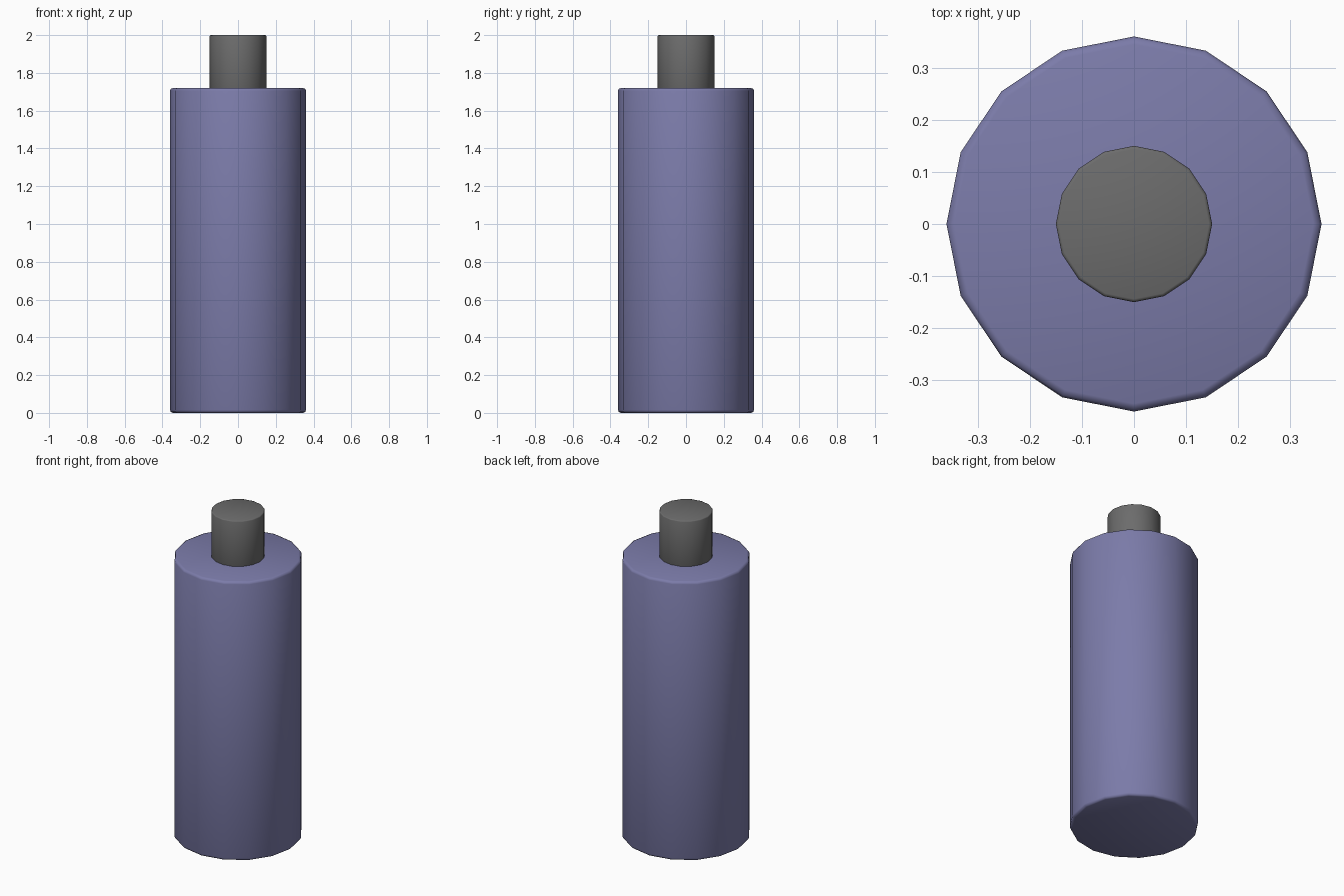
import bpy
import math

if "Cube" in bpy.data.objects:
    bpy.data.objects.remove(bpy.data.objects["Cube"])


def material(name, rgb):
    m = bpy.data.materials.new(name)
    m.diffuse_color = (*rgb, 1.0)
    m.use_nodes = True
    m.node_tree.nodes["Principled BSDF"].inputs["Base Color"].default_value = m.diffuse_color
    return m


def cylinder(name, radius, z0, z1, bevel, mat):
    """16-sided upright cylinder with softened rims."""
    bpy.ops.mesh.primitive_cylinder_add(
        vertices=16, radius=radius, depth=z1 - z0, location=(0, 0, (z0 + z1) / 2))
    ob = bpy.context.object
    ob.name = name
    ob.data.materials.append(mat)
    mod = ob.modifiers.new("rim_bevel", "BEVEL")
    mod.width = bevel
    mod.segments = 2
    mod.limit_method = "ANGLE"
    mod.angle_limit = math.radians(40)
    bpy.ops.object.modifier_apply(modifier=mod.name)
    bpy.ops.object.shade_smooth_by_angle(angle=math.radians(50))
    return ob


blue = material("muted blue", (0.2, 0.2, 0.4))
grey = material("dark grey", (0.15, 0.15, 0.15))

# Main container
cylinder("bottle_body", 0.36, 0.0, 1.72, 0.015, blue)
# Cap, seated slightly into the body
cylinder("bottle_cap", 0.15, 1.70, 2.0, 0.006, grey)
